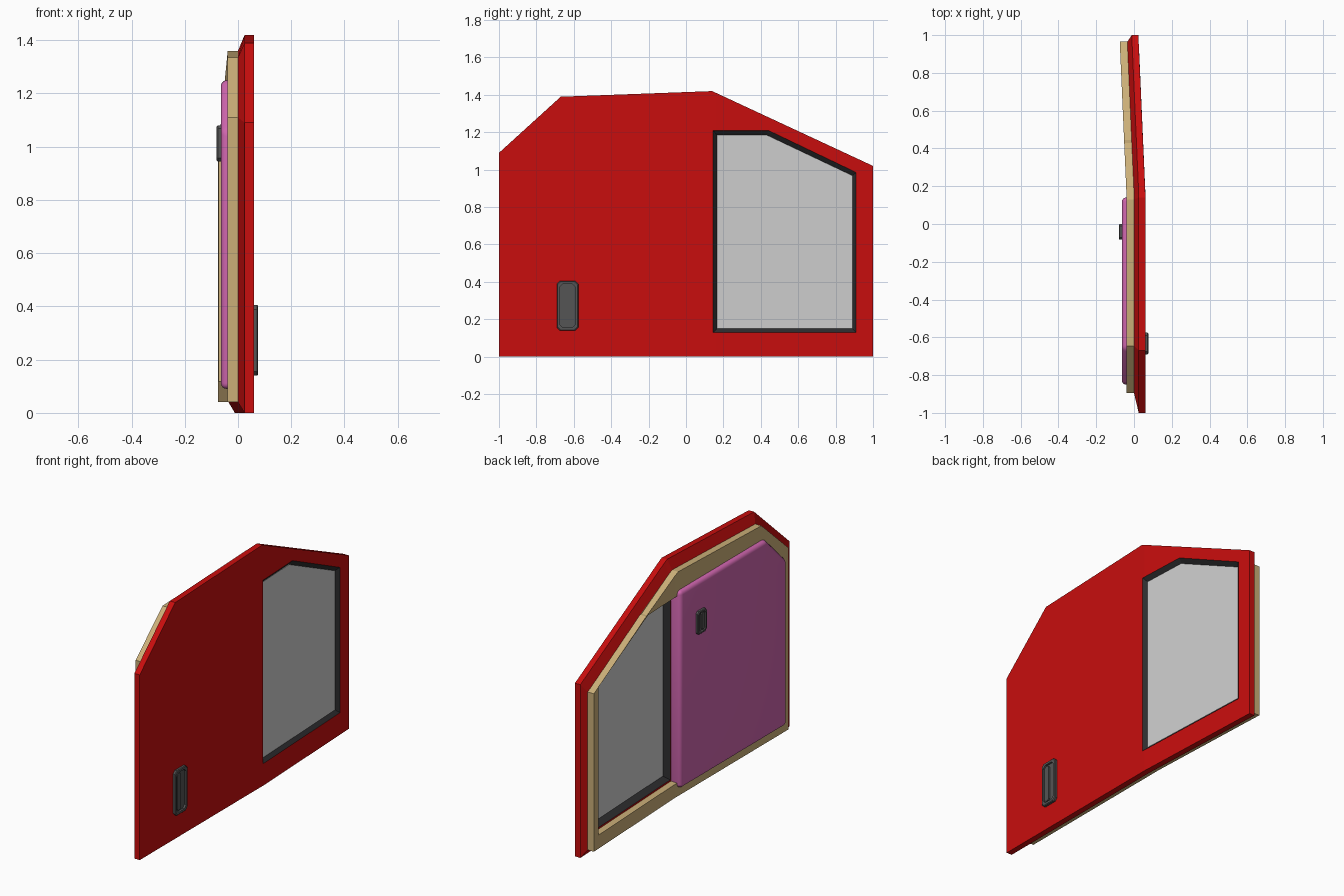
import bpy
import bmesh
import math

cube = bpy.data.objects.get("Cube")
if cube:
    bpy.data.objects.remove(cube, do_unlink=True)

BEND_Y, BEND_SLOPE = 0.16, 0.044


def material(name, r, g, b):
    mat = bpy.data.materials.new(name)
    mat.use_nodes = True
    mat.diffuse_color = (r, g, b, 1)
    bsdf = next(n for n in mat.node_tree.nodes if n.type == "BSDF_PRINCIPLED")
    bsdf.inputs["Base Color"].default_value = (r, g, b, 1)
    bsdf.inputs["Roughness"].default_value = 0.6
    return mat


RED = material("red paint", 0.58, 0.004, 0.004)
TAN = material("tan trim", 0.6, 0.43, 0.19)
PINK = material("pink padding", 0.62, 0.13, 0.42)
GLASS = material("pale glass", 0.62, 0.62, 0.62)
RUBBER = material("black rubber", 0.026, 0.026, 0.028)
GREY = material("dark grey plastic", 0.09, 0.09, 0.09)


def solid(name, mat, sections, hole=None, bevel=0.0):
    """Skin (x, outline) sections, cap both ends, cut an optional hole, bend the rear."""
    bm = bmesh.new()

    def ring(x, outline):
        verts = [bm.verts.new((x, y, z)) for y, z in outline]
        n = len(verts)
        edges = [bm.edges.new((verts[i], verts[(i + 1) % n])) for i in range(n)]
        return verts, edges

    def skin(rings):
        for (a, _), (b, _) in zip(rings, rings[1:]):
            n = len(a)
            for i in range(n):
                j = (i + 1) % n
                bm.faces.new((a[i], a[j], b[j], b[i]))

    rings = [ring(x, outline) for x, outline in sections]
    skin(rings)
    ends = [rings[0], rings[-1]]
    if hole:
        inner = [ring(sections[k][0], hole) for k in (0, -1)]
        skin(inner)
        for end, cut in zip(ends, inner):
            bmesh.ops.triangle_fill(bm, edges=end[1] + cut[1], use_beauty=True, normal=(1, 0, 0))
    else:
        for verts, _ in ends:
            bm.faces.new(verts)
    bmesh.ops.recalc_face_normals(bm, faces=bm.faces[:])
    if bevel:
        bmesh.ops.bevel(bm, geom=bm.edges[:], offset=bevel, segments=4, profile=0.5, affect="EDGES")
    return finish(name, mat, bm)


def finish(name, mat, bm):
    # Fold everything behind the bend line slightly inward
    bmesh.ops.bisect_plane(bm, geom=bm.verts[:] + bm.edges[:] + bm.faces[:],
                           plane_co=(0, BEND_Y, 0), plane_no=(0, 1, 0))
    for v in bm.verts:
        v.co.x -= max(0, v.co.y - BEND_Y) * BEND_SLOPE
    bmesh.ops.recalc_face_normals(bm, faces=bm.faces[:])
    mesh = bpy.data.meshes.new(name)
    bm.to_mesh(mesh)
    bm.free()
    mesh.materials.append(mat)
    obj = bpy.data.objects.new(name, mesh)
    bpy.context.collection.objects.link(obj)
    return obj


def plate_outline(y0, y1, z0, z1, c):
    """Rectangle with clipped corners."""
    return [(y0 + c, z0), (y1 - c, z0), (y1, z0 + c), (y1, z1 - c),
            (y1 - c, z1), (y0 + c, z1), (y0, z1 - c), (y0, z0 + c)]


# Outlines as (y, z)
skin_outline = [(-1, 0), (1, 0), (1, 1.02), (0.14, 1.42), (-0.67, 1.39), (-1, 1.09)]
trim_outline = [(-0.895, 0.04), (0.965, 0.04), (0.965, 0.97), (0.13, 1.36), (-0.645, 1.335), (-0.895, 1.11)]
window_outline = [(0.145, 0.13), (0.91, 0.13), (0.91, 0.985), (0.44, 1.21), (0.145, 1.21)]
glass_outline = [(0.165, 0.15), (0.89, 0.15), (0.89, 0.968), (0.432, 1.185), (0.165, 1.185)]
trim_opening = [(0.1, 0.12), (0.92, 0.12), (0.92, 0.99), (0.445, 1.22), (0.1, 1.22)]
pad_outline = [(-0.85, 0.09), (0.14, 0.09), (0.14, 1.25), (-0.66, 1.25), (-0.85, 1.06)]

# Outer skin with chamfered return, and inner trim frame
solid("outer_panel", RED, [(0.06, skin_outline), (0.025, skin_outline), (0, trim_outline)], window_outline)
solid("inner_trim_frame", TAN, [(0, trim_outline), (-0.04, trim_outline)], trim_opening)

# Padded inner card
pad = solid("inner_padding", PINK, [(0.015, pad_outline), (-0.064, pad_outline)], bevel=0.022)
bpy.ops.object.select_all(action="DESELECT")
pad.select_set(True)
bpy.context.view_layer.objects.active = pad
bpy.ops.object.shade_smooth_by_angle(angle=math.radians(35))

# Window: tapered seal on each side of the pane
solid("window_pane", GLASS, [(0.042, glass_outline), (0.036, glass_outline)])
for side, rim in (("outer", 0.0605), ("inner", -0.0005)):
    bm = bmesh.new()
    a = [bm.verts.new((rim, y, z)) for y, z in window_outline]
    b = [bm.verts.new((0.039, y, z)) for y, z in glass_outline]
    for i in range(len(a)):
        j = (i + 1) % len(a)
        bm.faces.new((a[i], a[j], b[j], b[i]))
    finish(side + "_window_seal", RUBBER, bm)


def handle(name, y0, y1, z0, z1, base, side):
    """Recessed pull: bezel, floor and a half-width grip."""
    w = y1 - y0
    c, t = w * 0.14, w * 0.14
    outer = plate_outline(y0, y1, z0, z1, c)
    lip = plate_outline(y0 + 0.004, y1 - 0.004, z0 + 0.004, z1 - 0.004, c)
    opening = plate_outline(y0 + t, y1 - t, z0 + t, z1 - t, c)
    solid(name + "_bezel", GREY,
          [(base - side * 0.01, outer), (base + side * 0.012, outer), (base + side * 0.016, lip)], opening)
    solid(name + "_recess", GREY, [(base - side * 0.01, opening), (base + side * 0.004, opening)])
    mid = (y0 + y1) / 2
    grip = plate_outline(y0 + t * 1.5, mid, z0 + t * 1.5, z1 - t * 1.5, c * 0.6)
    solid(name + "_grip", GREY, [(base, grip), (base + side * 0.012, grip)])


handle("outer_handle", -0.69, -0.575, 0.14, 0.405, 0.06, 1)
handle("inner_handle", -0.083, 0.0, 0.945, 1.08, -0.064, -1)
